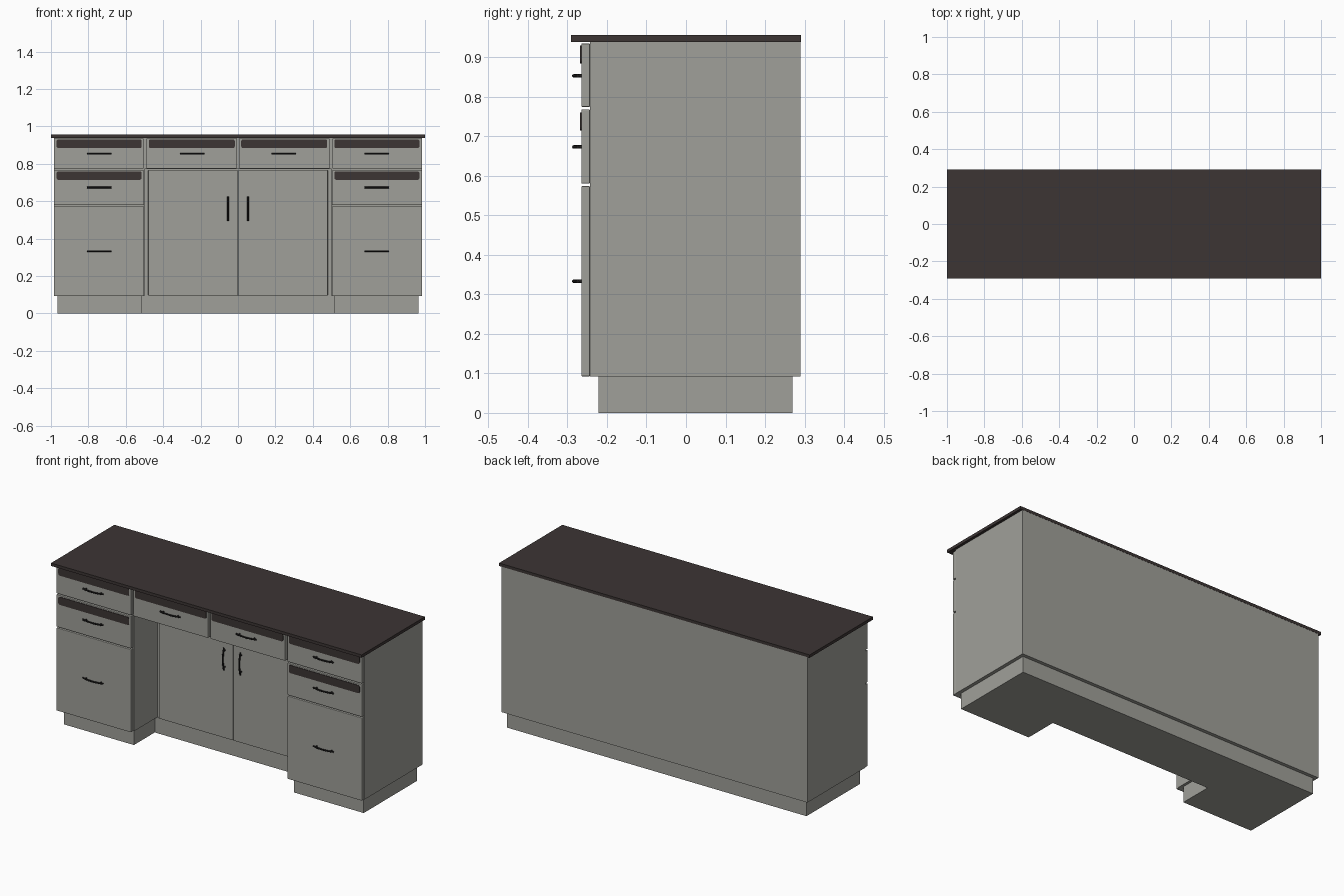
import bpy, bmesh, math
from mathutils import Vector

if "Cube" in bpy.data.objects:
    bpy.data.objects.remove(bpy.data.objects["Cube"])


def material(name, rgb):
    m = bpy.data.materials.new(name)
    m.diffuse_color = (*rgb, 1)
    m.use_nodes = True
    m.node_tree.nodes["Principled BSDF"].inputs["Base Color"].default_value = m.diffuse_color
    return m


GREY = material("warm grey paint", (0.35, 0.35, 0.32))
DARK = material("dark brown stone", (0.045, 0.035, 0.034))
BLACK = material("black metal", (0.014, 0.013, 0.013))


def prism(name, outline, direction, mat, bevel=0):
    """Extrude a closed 3D outline along a direction."""
    bm = bmesh.new()
    face = bm.faces.new([bm.verts.new(p) for p in outline])
    out = bmesh.ops.extrude_face_region(bm, geom=[face])["geom"]
    bmesh.ops.translate(bm, verts=[v for v in out if isinstance(v, bmesh.types.BMVert)],
                        vec=Vector(direction))
    bmesh.ops.recalc_face_normals(bm, faces=bm.faces)
    me = bpy.data.meshes.new(name)
    bm.to_mesh(me)
    bm.free()
    me.materials.append(mat)
    ob = bpy.data.objects.new(name, me)
    bpy.context.collection.objects.link(ob)
    if bevel:
        mod = ob.modifiers.new("soft edge", "BEVEL")
        mod.width, mod.segments = bevel, 2
    return ob


def box(name, x, y, z, mat, bevel=0):
    pts = [(x[0], y[0], z[0]), (x[1], y[0], z[0]), (x[1], y[1], z[0]), (x[0], y[1], z[0])]
    return prism(name, pts, (0, 0, z[1] - z[0]), mat, bevel)


def u_block(name, outer, inner, front, recess, back, z0, z1):
    """Block with a knee recess in the middle of its front."""
    pts = [(-outer, front), (-inner, front), (-inner, recess), (inner, recess),
           (inner, front), (outer, front), (outer, back), (-outer, back)]
    return prism(name, [(x, y, z0) for x, y in pts], (0, 0, z1 - z0), GREY)


def strip(name, x, z, y, r=0.01):
    """Thin dark plate with rounded corners on a drawer front."""
    pts = []
    for cx, cz, a0 in ((x[1] - r, z[1] - r, 0), (x[0] + r, z[1] - r, 90),
                       (x[0] + r, z[0] + r, 180), (x[1] - r, z[0] + r, 270)):
        for k in range(4):
            a = math.radians(a0 + k * 30)
            pts.append((cx + r * math.cos(a), y, cz + r * math.sin(a)))
    return prism(name, pts, (0, -0.003, 0), DARK)


# Bow handle mesh: arched bar, two posts
cu = bpy.data.curves.new("handle", "CURVE")
cu.dimensions = "3D"
cu.bevel_depth, cu.bevel_resolution, cu.use_fill_caps = 0.0045, 2, True


def path(points):
    sp = cu.splines.new("POLY")
    sp.points.add(len(points) - 1)
    for p, c in zip(sp.points, points):
        p.co = (*c, 1)


path([(0.065 * t / 6, -0.009 - 0.010 * (1 - (t / 6) ** 2), 0) for t in range(-6, 7)])
for s in (-0.048, 0.048):
    path([(s, 0.002, 0), (s, -0.013, 0)])
tmp = bpy.data.objects.new("handle_source", cu)
bpy.context.collection.objects.link(tmp)
bpy.context.view_layer.update()
handle_mesh = bpy.data.meshes.new_from_object(
    tmp.evaluated_get(bpy.context.evaluated_depsgraph_get()))
bpy.data.objects.remove(tmp)
handle_mesh.materials.clear()
handle_mesh.materials.append(BLACK)
for p in handle_mesh.polygons:
    p.use_smooth = len(p.vertices) == 4
    p.material_index = 0


def handle(name, x, y, z, vertical=False):
    ob = bpy.data.objects.new(name, handle_mesh)
    ob.location = (x, y, z)
    ob.rotation_euler[1] = math.pi / 2 if vertical else 0
    bpy.context.collection.objects.link(ob)


FRONT, CARCASS, DOOR = -0.265, -0.243, -0.045

# Main bodies
u_block("plinth", 0.965, 0.515, -0.222, -0.03, 0.27, 0, 0.092)
u_block("carcass", 0.985, 0.5, CARCASS, DOOR + 0.02, 0.29, 0.092, 0.772)
box("upper_carcass", (-0.985, 0.985), (CARCASS, 0.29), (0.772, 0.939), GREY)
box("countertop", (-1, 1), (-0.291, 0.291), (0.939, 0.956), DARK)

for side, s in (("left", -1), ("right", 1)):
    def span(a, b):
        return tuple(sorted((s * a, s * b)))

    # Pedestal drawers
    for part, z0, z1, hz in (("top", 0.774, 0.935, 0.853), ("middle", 0.58, 0.768, 0.673),
                             ("bottom", 0.092, 0.574, 0.333)):
        box(f"{side}_{part}_drawer", span(0.504, 0.984), (FRONT, CARCASS),
            (z0, z1), GREY, 0.003)
        handle(f"{side}_{part}_drawer_handle", s * 0.742, FRONT, hz)
        if part != "bottom":
            top = 0.93 if part == "top" else 0.76
            strip(f"{side}_{part}_drawer_strip", span(0.515, 0.97), (top - 0.046, top), FRONT)
    # Centre drawers
    box(f"{side}_centre_drawer", span(0.008, 0.49), (FRONT, CARCASS), (0.774, 0.935), GREY, 0.003)
    strip(f"{side}_centre_drawer_strip", span(0.017, 0.477), (0.884, 0.93), FRONT)
    handle(f"{side}_centre_drawer_handle", s * 0.245, FRONT, 0.853)
    # Recessed doors
    box(f"{side}_door", span(0.002, 0.48), (DOOR, DOOR + 0.02), (0.096, 0.768), GREY, 0.003)
    handle(f"{side}_door_handle", s * 0.053, DOOR, 0.56, True)
